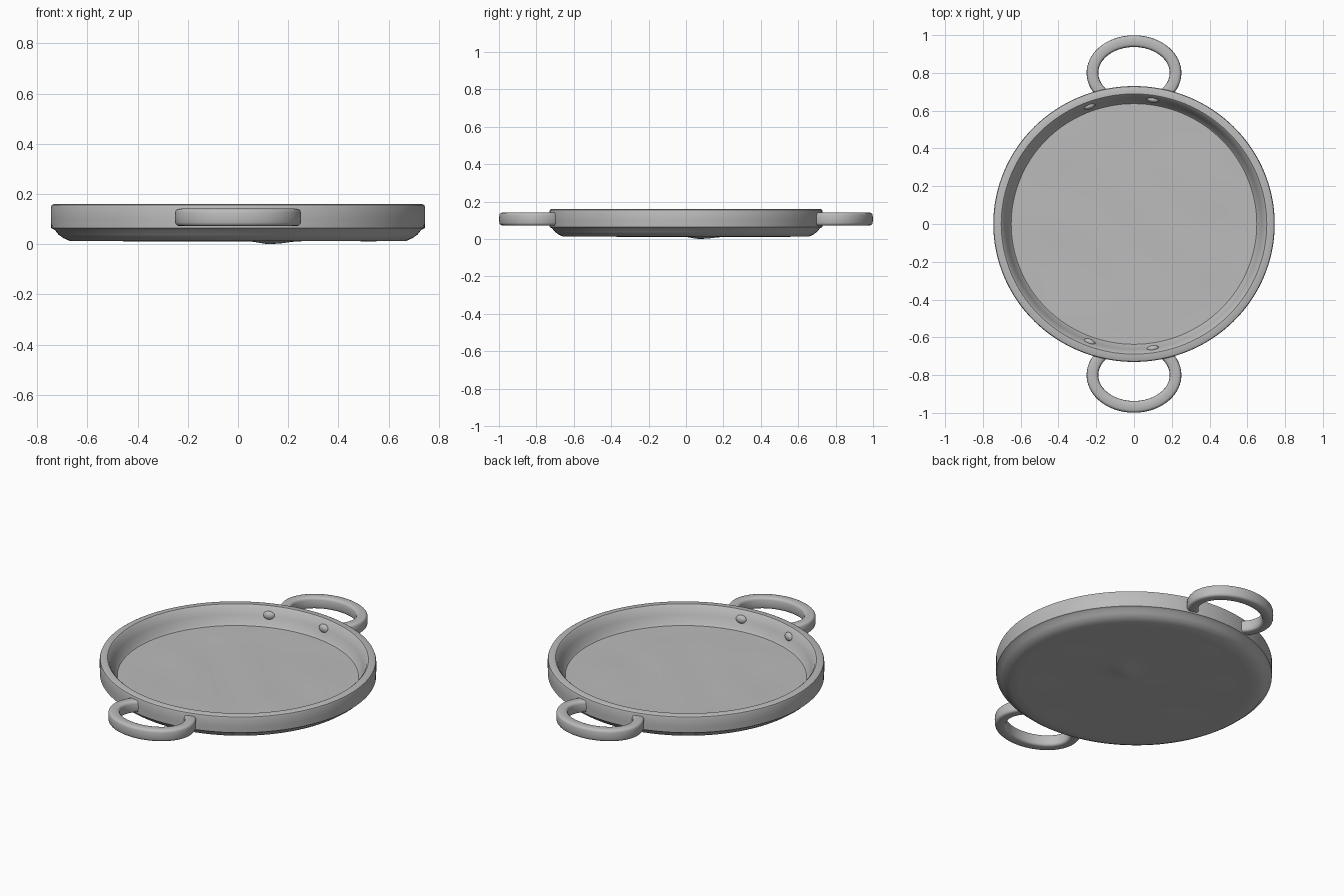
import bpy, bmesh, math
from math import sin, cos, pi, exp

cube = bpy.data.objects.get("Cube")
if cube:
    bpy.data.objects.remove(cube)

GREY = 0.5
metal = bpy.data.materials.new("grey_metal")
metal.use_nodes = True
metal.diffuse_color = (GREY, GREY, GREY, 1)
metal.node_tree.nodes["Principled BSDF"].inputs["Base Color"].default_value = (GREY, GREY, GREY, 1)


def finish(name, bm, angle=40):
    """Turn a bmesh into a smooth-shaded metal object."""
    bmesh.ops.recalc_face_normals(bm, faces=bm.faces)
    mesh = bpy.data.meshes.new(name)
    bm.to_mesh(mesh)
    bm.free()
    mesh.materials.append(metal)
    obj = bpy.data.objects.new(name, mesh)
    bpy.context.collection.objects.link(obj)
    bpy.ops.object.select_all(action='DESELECT')
    obj.select_set(True)
    bpy.context.view_layer.objects.active = obj
    bpy.ops.object.shade_smooth_by_angle(angle=math.radians(angle))
    return obj


def bridge(bm, a, b):
    for i in range(len(a)):
        j = (i + 1) % len(a)
        bm.faces.new((a[i], a[j], b[j], b[i]))


# Uneven hammered surface of the floor and base
def ripple(x, y):
    r = math.hypot(x, y)
    wave = sin(9 * x + 2 * sin(4 * y)) * cos(8 * y + 1.5 * sin(5 * x))
    return 0.003 * wave * max(0, 1 - (r / 0.64) ** 4)


def dent(x, y):
    return -0.013 * exp(-((x - 0.13) ** 2 + (y - 0.08) ** 2) / 0.005)


# Pan body: a closed lathe from base centre, over the rim, to floor centre
SEGMENTS = 128
STEPS = 14
base = [(0.67 * i / STEPS, 0.013) for i in range(1, STEPS + 1)]
wall = [(0.695, 0.024), (0.715, 0.038), (0.73, 0.057), (0.744, 0.064),
        (0.745, 0.10), (0.745, 0.148), (0.742, 0.156), (0.734, 0.16),
        (0.703, 0.16), (0.695, 0.153), (0.676, 0.11), (0.66, 0.068)]
floor = [(0.65 * i / STEPS, 0.056) for i in range(STEPS, 0, -1)]

bm = bmesh.new()
rings = []
for k, (r, z) in enumerate(base + wall + floor):
    ring = []
    for s in range(SEGMENTS):
        a = 2 * pi * s / SEGMENTS
        x, y = r * cos(a), 0.98 * r * sin(a)
        dz = 0
        if k < STEPS:
            dz = ripple(x, y) + dent(x, y)
        elif k >= STEPS + len(wall):
            dz = ripple(x, y)
        ring.append(bm.verts.new((x, y, z + dz)))
    rings.append(ring)
for a, b in zip(rings, rings[1:]):
    bridge(bm, a, b)
bm.faces.new(rings[0])
bm.faces.new(rings[-1])
finish("pan_body", bm)


# Loop handle: a rounded bar swept along an open oval
def handle(name, side):
    bm = bmesh.new()
    sections = []
    count, limit = 48, math.radians(129)
    for i in range(count + 1):
        t = -limit + 2 * limit * i / count
        px, py = 0.22 * sin(t), 0.80 + 0.168 * cos(t)
        nx, ny = sin(t) / 0.22, cos(t) / 0.168
        n = math.hypot(nx, ny)
        section = []
        for j in range(20):
            a = 2 * pi * j / 20
            # Squared oval cross-section
            u = math.copysign(abs(cos(a)) ** 0.5, cos(a)) * 0.031
            w = math.copysign(abs(sin(a)) ** 0.5, sin(a)) * 0.035
            section.append(bm.verts.new((px + u * nx / n, side * (py + u * ny / n), 0.107 + w)))
        sections.append(section)
    for a, b in zip(sections, sections[1:]):
        bridge(bm, a, b)
    bm.faces.new(sections[0])
    bm.faces.new(sections[-1])
    finish(name, bm, 50)


# Rivet: a flattened dome on the inside wall
def rivet(name, x, side):
    bm = bmesh.new()
    bmesh.ops.create_uvsphere(bm, u_segments=20, v_segments=12, radius=0.032)
    obj = finish(name, bm)
    y = side * 0.98 * math.sqrt(0.68 ** 2 - x ** 2)
    obj.location = (x, y, 0.113)
    obj.scale = (1, 0.55, 0.75)
    obj.rotation_euler.z = math.atan2(y, x) - pi / 2


for word, side in (("front", -1), ("back", 1)):
    handle(word + "_handle", side)
    rivet(word + "_right_rivet", -0.235, side)
    rivet(word + "_left_rivet", 0.1, side)
